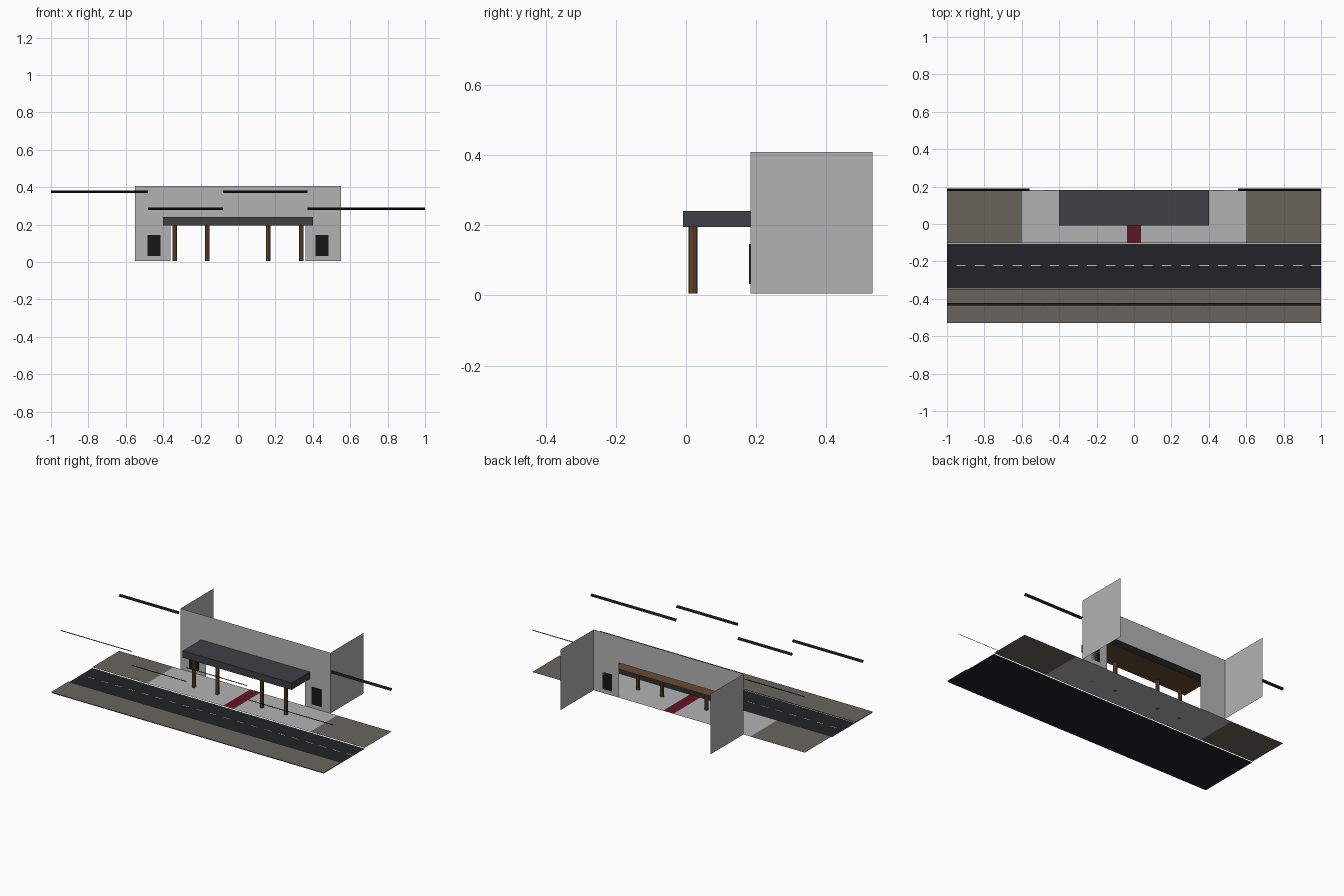
import bpy, bmesh, math

if "Cube" in bpy.data.objects:
    bpy.data.objects.remove(bpy.data.objects["Cube"])


def mat(name, rgb):
    m = bpy.data.materials.new(name)
    m.diffuse_color = (*rgb, 1)
    m.use_nodes = True
    m.node_tree.nodes["Principled BSDF"].inputs["Base Color"].default_value = m.diffuse_color
    return m


ASPHALT = mat("asphalt", (0.015, 0.017, 0.02))
PAVING = mat("paving", (0.14, 0.13, 0.11))
STONE = mat("stone", (0.45, 0.45, 0.45))
WALL = mat("wall_grey", (0.45, 0.45, 0.45))
PAINT = mat("line_paint", (0.5, 0.5, 0.42))
RED = mat("carpet_red", (0.11, 0.008, 0.02))
ROOF = mat("roof_dark", (0.05, 0.052, 0.06))
WOOD = mat("wood", (0.14, 0.07, 0.03))
BLACK = mat("black", (0.008, 0.008, 0.008))


def mesh(name, bm, material):
    me = bpy.data.meshes.new(name)
    bm.to_mesh(me)
    bm.free()
    me.materials.append(material)
    ob = bpy.data.objects.new(name, me)
    bpy.context.collection.objects.link(ob)
    return ob


def quads(name, faces, material):
    bm = bmesh.new()
    for f in faces:
        bm.faces.new([bm.verts.new(p) for p in f])
    return mesh(name, bm, material)


def floor(x0, x1, y0, y1, z):
    return [(x0, y0, z), (x1, y0, z), (x1, y1, z), (x0, y1, z)]


def upright(x0, x1, z0, z1, y):
    return [(x0, y, z0), (x1, y, z0), (x1, y, z1), (x0, y, z1)]


def box(name, x0, x1, y0, y1, z0, z1, material, open_back=False):
    bm = bmesh.new()
    bmesh.ops.create_cube(bm, size=1)
    for v in bm.verts:
        v.co = ((x0, x1)[v.co.x > 0], (y0, y1)[v.co.y > 0], (z0, z1)[v.co.z > 0])
    bm.normal_update()
    if open_back:
        gone = [f for f in bm.faces if f.normal.y > 0.5 or f.normal.z < -0.5]
        bmesh.ops.delete(bm, geom=gone, context='FACES')
    return mesh(name, bm, material)


G = 0.006               # pavement level
WY, TOP = 0.183, 0.408  # facade plane and height

# Ground strips
quads("road", [floor(-1, 1, -0.53, -0.1, 0)], ASPHALT)
quads("front_pavement", [floor(-1, 1, -0.53, -0.35, G)], PAVING)
quads("side_pavements", [floor(-1, -0.6, -0.1, WY, G), floor(0.6, 1, -0.1, WY, G)], PAVING)
quads("forecourt", [floor(-0.6, 0.6, -0.1, WY, G)], STONE)
quads("carpet", [floor(-0.038, 0.038, -0.1, WY, G + 0.002)], RED)

# Road markings
quads("edge_lines", [floor(-1, 1, y - 0.002, y + 0.002, 0.002) for y in (-0.346, -0.104)], PAINT)
quads("centre_dashes", [floor(-0.95 + 0.1 * i, -0.9 + 0.1 * i, -0.224, -0.22, 0.002)
                        for i in range(20)], PAINT)

# Facade with entrance opening, and side walls
OX, OZ = 0.362, 0.236
quads("facade", [upright(-0.55, -OX, G, TOP, WY), upright(OX, 0.55, G, TOP, WY),
                 upright(-OX, OX, OZ, TOP, WY)], WALL)
quads("side_walls", [[(x, WY, G), (x, 0.531, G), (x, 0.531, TOP), (x, WY, TOP)]
                     for x in (-0.55, 0.55)], WALL)

# Canopy shell and timber soffit
box("canopy", -0.4, 0.4, -0.009, WY, 0.195, 0.241, ROOF, open_back=True)
quads("soffit", [floor(-0.4, 0.4, -0.009, WY, 0.195)[::-1]], WOOD)

# Octagonal columns
for i, x in enumerate((-0.338, -0.165, 0.162, 0.338)):
    bm = bmesh.new()
    bmesh.ops.create_cone(bm, cap_ends=True, segments=8, radius1=0.0125,
                          radius2=0.0125, depth=0.195 - G)
    bmesh.ops.translate(bm, vec=(x, 0.02, (0.195 + G) / 2), verts=bm.verts)
    mesh(f"column_{i + 1}", bm, WOOD)

# Dark wall panels beside the entrance
for side, x in (("left", -0.45), ("right", 0.45)):
    box(f"panel_{side}", x - 0.035, x + 0.035, WY - 0.004, WY, 0.032, 0.146, BLACK)


# Tilted overhead strips, leaning towards the road
def strip(x0, x1, y, z, lean, h=0.0065):
    return [(x0, y - lean * h, z - h), (x1, y - lean * h, z - h),
            (x1, y + lean * h, z + h), (x0, y + lean * h, z + h)]


HI, LO = 0.376, 0.284
quads("front_overhead_strips", [strip(a, b, -0.43, z, -1) for a, b, z in (
    (-1, -0.48, HI), (-0.48, -0.08, LO), (-0.08, 0.372, HI), (0.372, 1, LO))], BLACK)
quads("back_overhead_strips", [strip(-1, -0.56, WY, HI, 1), strip(0.555, 1, WY, LO, 1)], BLACK)
